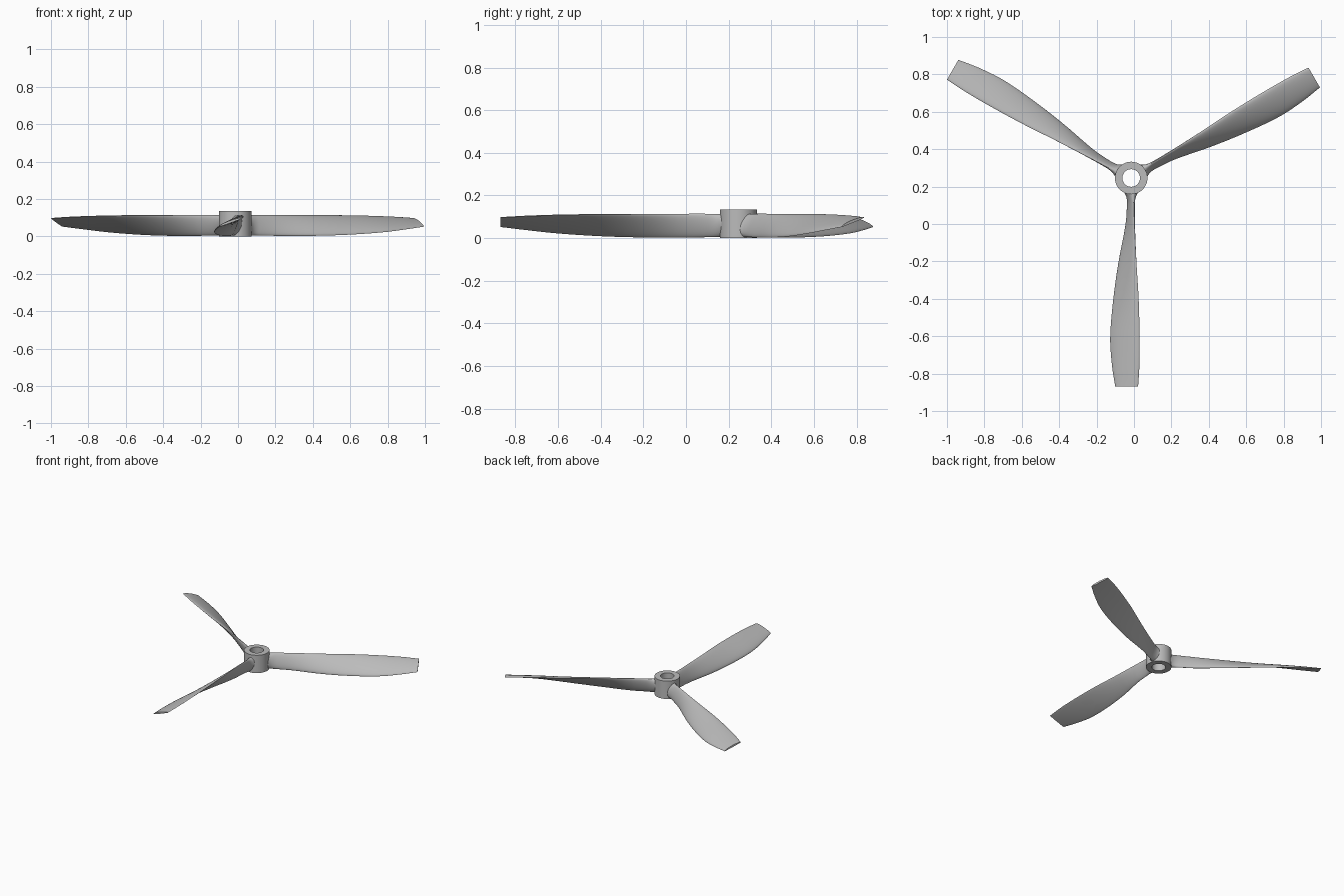
import bpy, bmesh, math
from mathutils import Vector, Matrix

if "Cube" in bpy.data.objects:
    bpy.data.objects.remove(bpy.data.objects["Cube"])

HUB = Vector((-0.015, 0.246, 0))

grey = bpy.data.materials.new("metal grey")
grey.diffuse_color = (0.5, 0.5, 0.5, 1)
grey.use_nodes = True
grey.node_tree.nodes["Principled BSDF"].inputs["Base Color"].default_value = grey.diffuse_color


def finish(name, bm):
    bmesh.ops.recalc_face_normals(bm, faces=bm.faces)
    mesh = bpy.data.meshes.new(name)
    bm.to_mesh(mesh)
    bm.free()
    mesh.materials.append(grey)
    ob = bpy.data.objects.new(name, mesh)
    bpy.context.collection.objects.link(ob)
    bpy.ops.object.select_all(action='DESELECT')
    ob.select_set(True)
    bpy.context.view_layer.objects.active = ob
    bpy.ops.object.shade_smooth_by_angle(angle=math.radians(40))
    return ob


def bridge(bm, a, b):
    n = len(a)
    for i in range(n):
        bm.faces.new((a[i], a[(i + 1) % n], b[(i + 1) % n], b[i]))


# Hub: a tube with a through bore
bm = bmesh.new()
rings = []
for r, z in ((0.087, 0), (0.087, 0.135), (0.047, 0.135), (0.047, 0)):
    rings.append([bm.verts.new(HUB + Vector((r * math.cos(a), r * math.sin(a), z)))
                  for a in (math.tau * i / 64 for i in range(64))])
for i in range(4):
    bridge(bm, rings[i], rings[(i + 1) % 4])
finish("hub", bm)

# Blade stations: radius, low edge x z, high edge x z, thickness, upper share of thickness
STATIONS = [
    (0.065, -0.020, 0.005, 0.020, 0.112, 0.085, 0.5),
    (0.100, -0.014, 0.004, 0.013, 0.113, 0.046, 0.5),
    (0.140, -0.017, 0.004, 0.014, 0.114, 0.030, 0.5),
    (0.250, -0.027, 0.003, 0.018, 0.114, 0.026, 0.55),
    (0.450, -0.066, 0.003, 0.028, 0.112, 0.026, 0.7),
    (0.650, -0.095, 0.009, 0.040, 0.111, 0.024, 0.8),
    (0.850, -0.112, 0.022, 0.045, 0.107, 0.022, 0.85),
    (1.000, -0.103, 0.038, 0.044, 0.102, 0.018, 0.85),
    (1.116, -0.085, 0.052, 0.037, 0.096, 0.013, 0.85),
]


def smooth_stations(rows, steps):
    """Cubic interpolation over radius, with slopes from the neighbours."""
    rows = [Vector(r) for r in rows]
    last = len(rows) - 1
    slope = []
    for i in range(last + 1):
        a, b = rows[max(i - 1, 0)], rows[min(i + 1, last)]
        slope.append((b - a) / (b[0] - a[0]))
    out = []
    for i in range(last):
        p, q = rows[i], rows[i + 1]
        h = q[0] - p[0]
        for k in range(steps):
            t = k / steps
            v = (p * (2*t**3 - 3*t**2 + 1) + q * (3*t**2 - 2*t**3)
                 + slope[i] * h * (t**3 - 2*t**2 + t) + slope[i + 1] * h * (t**3 - t**2))
            v[0] = p[0] + h * t
            out.append(v)
    return out + [rows[-1]]


def blade(name, turn):
    bm = bmesh.new()
    place = Matrix.Translation(HUB) @ Matrix.Rotation(turn, 4, 'Z')
    loops = []
    for r, xl, zl, xh, zh, thick, up in smooth_stations(STATIONS, 5):
        low, high = Vector((xl, -r, zl)), Vector((xh, -r, zh))
        mid, half = (low + high) / 2, (high - low) / 2
        normal = Vector((-half.z, 0, half.x)).normalized()
        loop = []
        for i in range(28):
            a = math.tau * i / 28
            s = math.sin(a)
            off = s * thick * (up if s > 0 else 1 - up)
            loop.append(bm.verts.new(place @ (mid + half * math.cos(a) + normal * off)))
        loops.append(loop)
    for a, b in zip(loops, loops[1:]):
        bridge(bm, a, b)
    bm.faces.new(loops[0])
    bm.faces.new(loops[-1])
    finish(name, bm)


# Three twisted blades around the hub
for n, label in enumerate(("front_blade", "right_blade", "left_blade")):
    blade(label, n * math.tau / 3)
